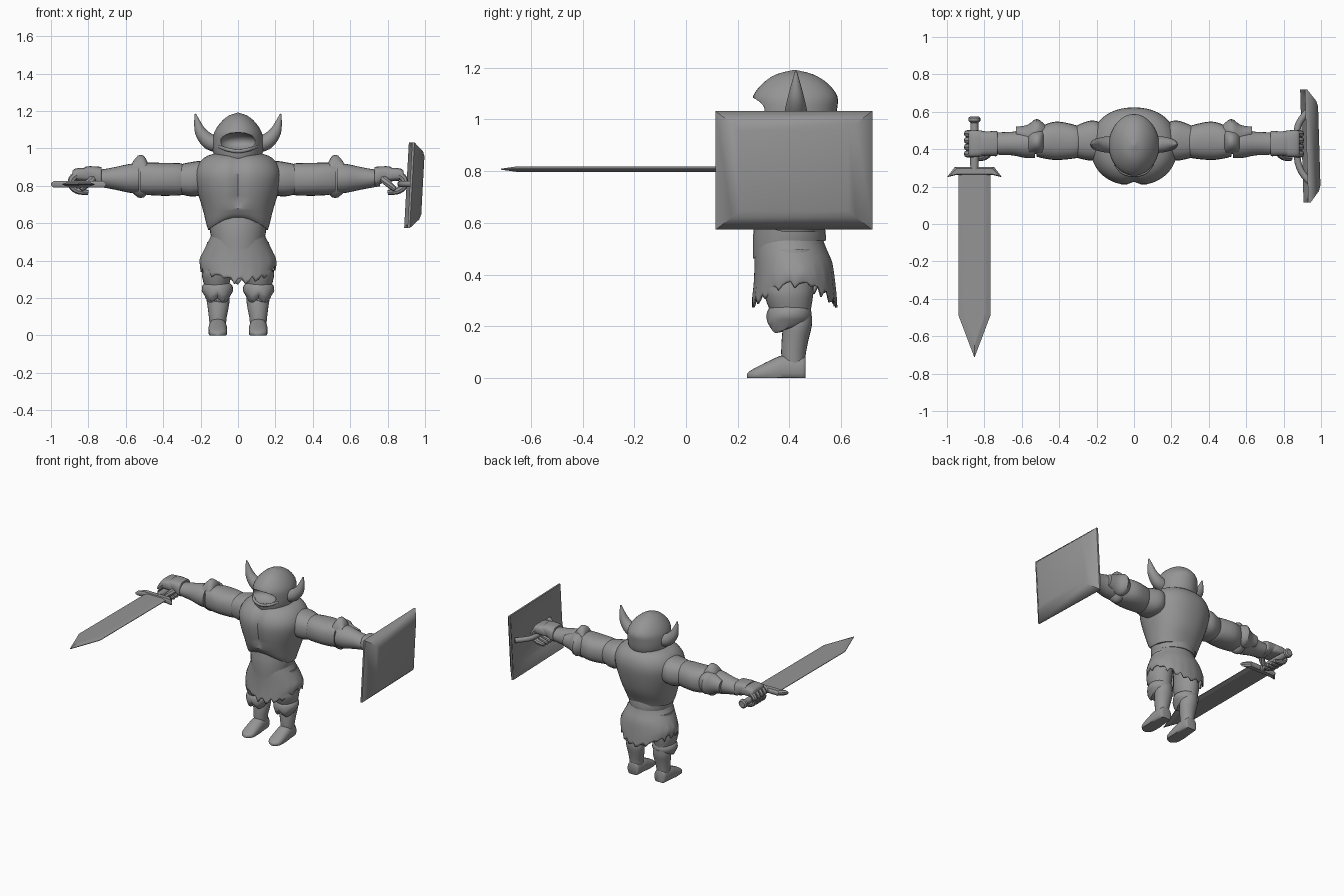
import bpy, bmesh, math
from mathutils import Vector

steel = bpy.data.materials.new("plain_grey")
steel.diffuse_color = (0.3, 0.3, 0.3, 1)


def finish(name, bm, angle=40):
    bmesh.ops.recalc_face_normals(bm, faces=bm.faces)
    me = bpy.data.meshes.new(name)
    bm.to_mesh(me)
    bm.free()
    me.materials.append(steel)
    ob = bpy.data.objects.new(name, me)
    bpy.context.collection.objects.link(ob)
    bpy.ops.object.select_all(action='DESELECT')
    ob.select_set(True)
    bpy.context.view_layer.objects.active = ob
    bpy.ops.object.shade_smooth_by_angle(angle=math.radians(angle))
    return ob


def skin(bm, loops, caps=True):
    n = len(loops[0])
    for a, b in zip(loops, loops[1:]):
        for i in range(n):
            j = (i + 1) % n
            bm.faces.new((a[i], a[j], b[j], b[i]))
    if caps:
        bm.faces.new(loops[0])
        bm.faces.new(loops[-1])


def blend(p, steps):
    """Catmull-Rom interpolation of ring parameters."""
    out = []
    for i in range(len(p) - 1):
        a, b, c, d = p[max(i - 1, 0)], p[i], p[i + 1], p[min(i + 2, len(p) - 1)]
        for k in range(steps):
            t = k / steps
            out.append([0.5 * (2 * q + (r - o) * t + (2 * o - 5 * q + 4 * r - s) * t * t
                               + (3 * q - o - 3 * r + s) * t ** 3)
                        for o, q, r, s in zip(a, b, c, d)])
    return out + [list(p[-1])]


def loft(name, axis, rings, sides=24, steps=3, power=1.0, side=1, warp=None, caps=True):
    """Rings are (position, centre a, radius a, centre b, radius b) along an axis."""
    bm = bmesh.new()
    loops = []
    for t, ca, ra, cb, rb in blend(rings, steps):
        loop = []
        for i in range(sides):
            w = 2 * math.pi * i / sides
            c, s = math.cos(w), math.sin(w)
            a = ca + max(ra, .003) * math.copysign(abs(c) ** power, c)
            b = cb + max(rb, .003) * math.copysign(abs(s) ** power, s)
            v = {'x': (t, a, b), 'y': (a, t, b), 'z': (a, b, t)}[axis]
            v = Vector(v)
            if warp:
                warp(v, i)
            v.x *= side
            loop.append(bm.verts.new(v))
        loops.append(loop)
    skin(bm, loops, caps)
    return finish(name, bm)


def tube(name, pts, sides=12, steps=4, side=1):
    """Points are (x, y, z, radius)."""
    p = blend(pts, steps)
    bm = bmesh.new()
    loops = []
    for i, (x, y, z, r) in enumerate(p):
        d = Vector(p[min(i + 1, len(p) - 1)][:3]) - Vector(p[max(i - 1, 0)][:3])
        q = d.to_track_quat('Z', 'Y')
        loops.append([bm.verts.new((lambda v: (v.x * side, v.y, v.z))(
            Vector((x, y, z)) + q @ Vector((r * math.cos(2 * math.pi * k / sides),
                                            r * math.sin(2 * math.pi * k / sides), 0))))
            for k in range(sides)])
    skin(bm, loops)
    return finish(name, bm)


# breastplate with chest groove and arched lower edge
def chest(v, i):
    if v.y < .4:
        if .7 < v.z < .97:
            v.y += .02 * math.exp(-(v.x / .03) ** 2)
        if v.z < .68:
            v.z += .065 * max(0, 1 - (v.x / .16) ** 2) * (.68 - v.z) / .11


loft("breastplate", 'z', [(.565, 0, .16, .40, .13), (.60, 0, .17, .40, .145), (.68, 0, .19, .41, .175),
                          (.78, 0, .22, .412, .2), (.86, 0, .232, .415, .208), (.92, 0, .21, .42, .19),
                          (.96, 0, .165, .425, .15), (.98, 0, .09, .43, .09)], 48, power=.9, warp=chest)


# belly guard with a rounded lower edge at the front
def belly(v, i):
    if v.z < .56 and v.y < .4:
        v.z -= .07 * max(0, 1 - (v.x / .145) ** 2) * (.56 - v.z) / .03


loft("belly_guard", 'z', [(.53, 0, .145, .40, .14), (.56, 0, .15, .40, .14), (.63, 0, .155, .40, .13)],
     32, warp=belly)


# ragged skirt
def ragged(v, i):
    k = max(0, (.45 - v.z) / .1)
    front = min(1, abs(v.y - .42) / .165)
    v.z -= k * (.075 * front ** 2 + (.014, -.012, .022, -.004, -.016)[(i * 3 + i // 4) % 5])


skirt = loft("skirt", 'z', [(.565, 0, .135, .40, .125), (.52, 0, .15, .40, .135), (.45, 0, .185, .415, .15),
                            (.40, 0, .205, .42, .158), (.36, 0, .2, .42, .165)], 64, warp=ragged, caps=False)
solid = skirt.modifiers.new("thickness", 'SOLIDIFY')
solid.thickness = .008

# helmet with a face opening
helmet = loft("helmet", 'z', [(.915, 0, .08, .41, .11), (.94, 0, .115, .415, .14), (.98, 0, .133, .42, .155),
                              (1.04, 0, .135, .422, .162), (1.09, 0, .125, .422, .163), (1.14, 0, .092, .422, .125),
                              (1.175, 0, .05, .42, .07), (1.192, 0, .0, .42, .0)], 40)
bm = bmesh.new()
bmesh.ops.create_uvsphere(bm, u_segments=32, v_segments=16, radius=1)
for v in bm.verts:
    v.co = Vector((v.co.x * .1, v.co.y * .09 + .27, v.co.z * .05 + 1.035))
cutter = finish("face_cutter", bm)
cutter.hide_render = True
cut = helmet.modifiers.new("opening", 'BOOLEAN')
cut.operation, cut.object, cut.solver = 'DIFFERENCE', cutter, 'EXACT'
bpy.context.view_layer.objects.active = helmet
bpy.ops.object.modifier_apply(modifier="opening")
bpy.data.objects.remove(cutter)
tube("helmet_chin_rim", [(.1, .32, 1.01, .008), (.06, .275, .995, .01), (0, .262, .985, .01),
                         (-.06, .275, .995, .01), (-.1, .32, 1.01, .008)])

for s, tag in ((1, "left"), (-1, "right")):
    tube(tag + "_horn", [(.09, .425, 1.02, .045), (.15, .425, 1.035, .043), (.195, .425, 1.08, .033),
                         (.215, .425, 1.13, .02), (.228, .425, 1.185, .004)], 16, side=s)

    # arm armour
    loft(tag + "_shoulder", 'x', [(.12, .43, .08, .84, .08), (.2, .445, .105, .84, .092),
                                  (.25, .445, .104, .835, .092), (.31, .44, .085, .835, .08)], side=s, power=.85)
    loft(tag + "_upper_arm", 'x', [(.29, .44, .075, .835, .075), (.31, .44, .088, .835, .086),
                                   (.41, .445, .103, .835, .088), (.48, .44, .09, .838, .087),
                                   (.52, .435, .075, .838, .08)], side=s, power=.85)
    loft(tag + "_elbow_band", 'x', [(.485, .44, .075, .845, .085), (.505, .44, .07, .85, .112),
                                    (.535, .44, .065, .85, .112), (.565, .43, .065, .845, .08)], steps=2, side=s)
    loft(tag + "_elbow_wing", 'x', [(.475, .5, .03, .845, .05), (.52, .49, .072, .845, .08),
                                    (.57, .475, .055, .845, .065), (.63, .49, .03, .845, .04)], side=s)
    loft(tag + "_forearm", 'x', [(.53, .43, .078, .84, .08), (.58, .43, .077, .84, .077),
                                 (.65, .43, .063, .84, .062), (.72, .43, .06, .84, .049),
                                 (.76, .43, .055, .843, .045)], side=s)
    loft(tag + "_cuff", 'x', [(.73, .43, .062, .85, .05), (.74, .43, .068, .85, .052),
                              (.79, .43, .064, .865, .04), (.82, .43, .066, .868, .033)], side=s, power=.7)
    loft(tag + "_hand", 'x', [(.78, .43, .06, .85, .03), (.82, .43, .07, .86, .036),
                              (.87, .43, .072, .86, .032), (.885, .43, .065, .855, .025)], side=s, power=.6)
    for i in range(4):
        y = .375 + .036 * i
        tube(f"{tag}_finger_{i + 1}", [(.86, y, .86, .02), (.888, y, .835, .02), (.885, y, .795, .019),
                                       (.85, y, .772, .018), (.80, y, .765, .013)], 8, 3, s)
    tube(tag + "_thumb", [(.77, .39, .845, .022), (.8, .36, .815, .02), (.84, .35, .78, .013)], 8, 3, s)

    # leg armour
    loft(tag + "_thigh", 'z', [(.5, .095, .07, .41, .085), (.36, .113, .077, .398, .096),
                               (.31, .115, .076, .398, .092), (.25, .113, .062, .405, .075)], side=s)

    def knee_flare(v, i):
        if v.y < .40 and v.z < .25:
            v.z -= .03 * max(0, 1 - abs(abs(v.x - .11) - .035) / .035)

    loft(tag + "_knee", 'z', [(.2, .11, .058, .40, .065), (.215, .11, .07, .398, .075),
                              (.24, .11, .084, .398, .088), (.27, .11, .078, .40, .08),
                              (.28, .11, .06, .40, .07)], side=s, steps=2, warp=knee_flare)
    loft(tag + "_shin", 'z', [(.06, .108, .044, .415, .045), (.1, .108, .048, .416, .048),
                              (.15, .106, .056, .422, .052), (.2, .107, .062, .43, .056),
                              (.24, .11, .055, .43, .058)], side=s)

    def flat_sole(v, i):
        v.z = max(v.z, 0)

    loft(tag + "_foot", 'y', [(.462, .108, .035, .035, .045), (.45, .108, .044, .035, .052),
                              (.38, .108, .049, .035, .055), (.33, .108, .05, .025, .046),
                              (.27, .108, .047, .013, .028), (.245, .108, .03, .01, .016),
                              (.235, .108, .012, .008, .009)], side=s, power=.85, warp=flat_sole)


# sword: ridged blade, guard, grip and pommel
def ridged(name, outline, inner, z, edge, ridge):
    bm = bmesh.new()
    loops = [[bm.verts.new((x, y, z + h)) for x, y in pts]
             for pts, h in ((inner, -ridge), (outline, -edge), (outline, edge), (inner, ridge))]
    skin(bm, loops)
    return finish(name, bm, 15)


cx = -.853
ridged("sword_blade", [(cx - .085, .28), (cx + .085, .28), (cx + .085, -.49), (cx, -.715), (cx - .085, -.49)],
       [(cx - .06, .28), (cx + .06, .28), (cx + .06, -.475), (cx, -.65), (cx - .06, -.475)], .808, .002, .011)
guard = [(-.147, .25), (-.1, .262), (.1, .262), (.147, .25), (.105, .305), (-.105, .305)]
ridged("sword_guard", [(cx + x, y) for x, y in guard],
       [(cx + x * .9, .28 + (y - .28) * .7) for x, y in guard], .808, .006, .018)
tube("sword_grip", [(cx, .29, .808, .022), (cx, .42, .808, .024), (cx, .55, .808, .02)], 12, 2)
loft("sword_pommel", 'y', [(.54, cx, .02, .808, .02), (.55, cx, .031, .808, .031),
                           (.568, cx, .031, .808, .031), (.576, cx, .022, .808, .022)], 16, 1)

# shield: domed rectangular shell, hollow behind
bm = bmesh.new()
loops = []
for u, hy, hz in ((.955, .2, .145), (.945, .23, .165), (.915, .285, .212), (.91, .303, .229),
                  (.922, .303, .229), (.972, .24, .182), (.982, .21, .155)):
    loops.append([bm.verts.new((u + .055 * a * hz - .03 * b * hy, .417 + b * hy, .803 + a * hz))
                  for a, b in ((-1, -1), (-1, 1), (1, 1), (1, -1))])
skin(bm, loops)
finish("shield", bm, 50)
tube("shield_strap", [(.945, .22, .81, .018), (.895, .28, .81, .018), (.872, .36, .81, .018),
                      (.872, .5, .81, .018), (.895, .56, .81, .018), (.945, .62, .81, .018)], 10, 3)
